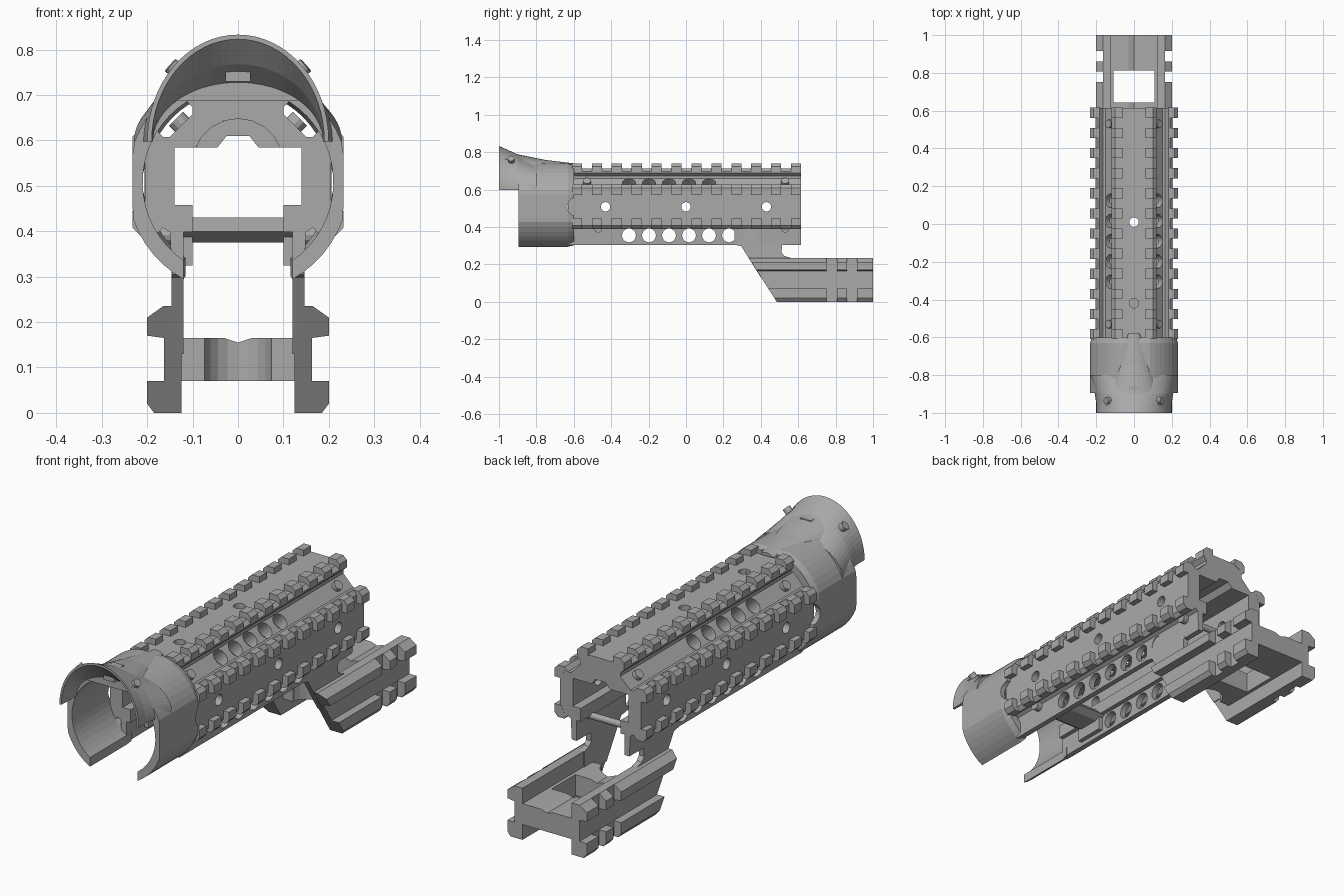
import bpy, bmesh, math
from mathutils import Vector

cube = bpy.data.objects.get("Cube")
if cube:
    bpy.data.objects.remove(cube, do_unlink=True)

grey = bpy.data.materials.new("matte grey")
grey.use_nodes = True
grey.diffuse_color = (0.4, 0.4, 0.4, 1)
grey.node_tree.nodes["Principled BSDF"].inputs["Base Color"].default_value = (0.4, 0.4, 0.4, 1)

AXIS = 0.508  # height of the bore axis
FRONT, REAR = -0.63, 0.615


def add(name, solids):
    """One object from solids, each a list of matching rings of points."""
    bm = bmesh.new()
    for rings in solids:
        vs = [[bm.verts.new(p) for p in ring] for ring in rings]
        n = len(vs[0])
        for a, b in zip(vs, vs[1:]):
            for i in range(n):
                bm.faces.new((a[i], a[(i + 1) % n], b[(i + 1) % n], b[i]))
        bm.faces.new(vs[0][::-1])
        bm.faces.new(vs[-1])
    bmesh.ops.recalc_face_normals(bm, faces=bm.faces)
    me = bpy.data.meshes.new(name)
    bm.to_mesh(me)
    bm.free()
    me.materials.append(grey)
    ob = bpy.data.objects.new(name, me)
    bpy.context.scene.collection.objects.link(ob)
    return ob


def along_y(pts, y0, y1, zc=0.0):
    return [[(x, y, z + zc) for x, z in pts] for y in (y0, y1)]


def along_x(pts, x0, x1):
    return [[(x, y, z) for y, z in pts] for x in (x0, x1)]


def box(x0, x1, y0, y1, z0, z1):
    return along_y([(x0, z0), (x1, z0), (x1, z1), (x0, z1)], y0, y1)


def rod(centre, direction, r, half, n=20):
    d = Vector(direction).normalized()
    u = d.cross(Vector((0, 1, 0))).normalized()
    w = d.cross(u)
    c = Vector(centre)
    return [[c + d * k + (u * math.cos(2 * math.pi * i / n) + w * math.sin(2 * math.pi * i / n)) * r
             for i in range(n)] for k in (-half, half)]


def flip(pts, s):
    return [(s * a, b) for a, b in pts]


def cut(ob, solids):
    cutters = []
    for s in solids:
        c = add("cutter", [s])
        c.hide_render = True
        m = ob.modifiers.new("cut", "BOOLEAN")
        m.operation, m.solver, m.object = "DIFFERENCE", "EXACT", c
        cutters.append(c)
    dg = bpy.context.evaluated_depsgraph_get()
    me = bpy.data.meshes.new_from_object(ob.evaluated_get(dg))
    ob.modifiers.clear()
    ob.data = me
    for c in cutters:
        bpy.data.objects.remove(c, do_unlink=True)


# Handguard body: rail bases on three sides, open channel below
half = [(0, .205), (.10, .205), (.118, .19), (.118, .182), (.10, .165), (.10, .15),
        (.15, .10), (.165, .10), (.182, .118), (.19, .118), (.205, .10),
        (.205, -.10), (.19, -.118), (.182, -.118), (.165, -.10), (.15, -.11),
        (.145, -.203), (.12, -.203), (.12, -.11), (.10, -.11), (.10, -.05),
        (.14, -.05), (.14, .077), (.045, .077), (.025, .102), (0, .102)]
section = half + flip(half[-2:0:-1], -1)
body = add("handguard_body", [along_y(section, FRONT, REAR, AXIS)])
holes = [rod((0, -.305 + .107 * i, .355), (1, 0, 0), .037, .3) for i in range(7)]
for s in (1, -1):
    holes += [rod((s * .125, -.305 + .107 * i, AXIS + .125), (s, 0, 1), .036, .06) for i in range(5)]
    holes += [rod((s * .18, y, AXIS), (1, 0, 0), .025, .08) for y in (-.43, 0, .43)]
holes += [rod((0, y, .68), (0, 0, 1), .025, .1) for y in (-.42, .01)]
holes.append(rod((0, FRONT, AXIS + .04), (0.001, 1, 0), .10, .02))
cut(body, holes)

# Rail teeth: two rows on the top and on each side
tooth = [(.062, .20), (.062, .232), (.10, .232), (.118, .215), (.118, .185), (.10, .18)]
teeth = []
for k in range(12):
    y = -.583 + .1065 * k
    for s in (1, -1):
        teeth.append(along_y(flip(tooth, s), y - .027, y + .027, AXIS))
        for t in (1, -1):
            side = [(s * h, t * u) for u, h in tooth]
            teeth.append(along_y(side, y - .027, y + .027, AXIS))
add("rail_teeth", teeth)

# Front collar, open at the bottom and flattened on the sides
def arc(r, start, n=44):
    out = []
    for i in range(n + 1):
        a = start + (math.pi - 2 * start) * i / n
        out.append((max(-.232, min(.232, r * math.cos(a))), min(.232, r * math.sin(a))))
    return out

ring = arc(.245, -1.06) + arc(.21, -.963)[::-1]
back = [(x * .965, z * .965) for x, z in ring]
collar = add("front_collar", [[[(x, y, z + AXIS) for x, z in p] for y, p in
                               ((-.895, ring), (-.63, ring), (-.60, back))]])
cut(collar, [rod((s * .25, -.585, AXIS), (1, 0, 0), .05, .044) for s in (1, -1)]
    + [rod((0, -.57, AXIS + .25), (0, 0, 1), .05, .044)])

# Flared hood over the muzzle end
def ellipse(a, b, z0, n=32):
    return [(a * math.cos(math.pi * i / n), z0 + b * math.sin(math.pi * i / n)) for i in range(n + 1)]

hood_rings = []
for y, a, b, ia, ib in ((-1, .2, .235, .19, .225), (-.95, .2, .213, .187, .17),
                        (-.9, .207, .19, .187, .13), (-.8, .229, .14, .198, .118)):
    pts = ellipse(a, b, .09) + ellipse(ia, ib, .09)[::-1]
    hood_rings.append([(x, y, z + AXIS) for x, z in pts])
hood = add("muzzle_hood", [hood_rings])
cut(hood, [rod((s * .158, -.935, .775), (s, -.1, .9), .032, .03) for s in (1, -1)])
ridge = [[(x, y, z + AXIS) for x, z in ellipse(a, b, z0, 16)] for y, a, b, z0 in
         ((-.9, .14, .10, .18), (-.75, .09, .05, .20), (-.58, .03, .015, .215))]
add("hood_ridge", [ridge])
add("hood_latch", [box(-.027, .027, -.93, -.86, .73, .783)])

# Screw heads on the hood and the body corners
screws = []
for s in (1, -1):
    screws.append(rod((s * .14, -.935, .758), (s, -.1, .9), .018, .012, 12))
    for y in (-.53, .53):
        screws.append(rod((s * .127, y, AXIS + .13), (s, 0, 1), .022, .014, 12))
    for y in (-.47, .53):
        screws.append(rod((s * .155, y, .392), (1, 0, 0), .022, .02, 12))
add("screw_heads", screws)

# Bridge clamp and rear cross pin inside the channel
clamp = [(-.52, .40), (-.48, .43), (-.38, .43), (-.345, .395), (-.38, .375), (-.48, .375)]
lugs = [box(s * .10, s * .122, -.50, -.36, .325, .40) for s in (1, -1)]
add("bridge_clamp", [along_x(clamp, -.122, .122)] + lugs)
add("rear_cross_pin", [rod((0, .53, .392), (1, 0, 0), .015, .15, 12)])

# Struts dropping from the body walls to the lower rail
strut = [(.26, .40), (.26, .305), (.295, .298), (.40, .13), (.56, .13), (.56, .235),
         (.525, .245), (.51, .265), (.515, .31), (.53, .33), (.585, .338),
         (.607, .35), (.615, .375), (.615, .40)]
add("struts", [along_x(strut, s * .12, s * .146) for s in (1, -1)])

# Lower rail: ribbed sides, notched near the rear, sloped at the front
rib = [(.124, .235), (.165, .235), (.20, .21), (.20, .17), (.163, .165), (.163, .07),
       (.20, .07), (.20, .02), (.185, 0), (.124, 0)]
slope = [(.1, .4), (.23, .4), (.485, 0), (.517, -.05), (.1, -.05)]
for name, s in (("lower_rail_left", 1), ("lower_rail_right", -1)):
    rail = add(name, [along_y(flip(rib, s), .3, 1)])
    notches = [box(s * .164, s * .22, y, y + .055, z, z + .085)
               for y in (.752, .86) for z in (-.01, .16)]
    cut(rail, [along_x(slope, -.3, .3)] + notches)

# Floor joining the lower rails, with a window and a front scoop
floor = add("lower_rail_floor", [along_y([(-.13, .07), (.13, .07), (.13, .165), (.03, .165),
                                         (0, .155), (-.03, .165), (-.13, .165)], .5, 1)])
cut(floor, [box(-.108, .108, .642, .812, 0, .3), rod((0, .49, .1), (0, 0, 1), .075, .2)])
